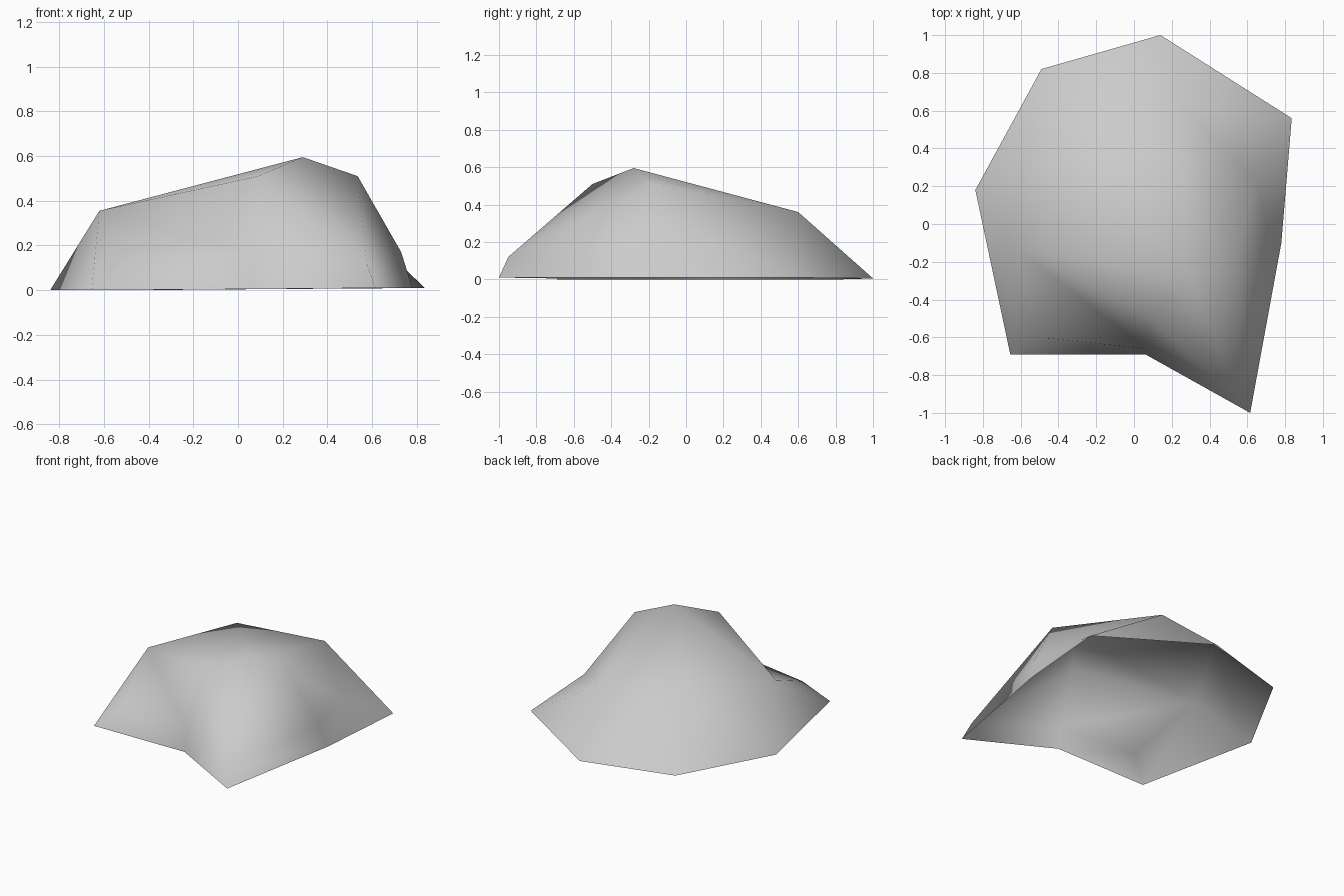
import bpy
import bmesh

default_cube = bpy.data.objects.get("Cube")
if default_cube:
    bpy.data.objects.remove(default_cube, do_unlink=True)

# One grey stone material
stone = bpy.data.materials.new("stone_grey")
stone.use_nodes = True
stone_colour = (0.6, 0.6, 0.6, 1)
stone.diffuse_color = stone_colour
shader = next(n for n in stone.node_tree.nodes if n.type == "BSDF_PRINCIPLED")
shader.inputs["Base Color"].default_value = stone_colour
shader.inputs["Roughness"].default_value = 0.9

# Ground outline, running clockwise from the front spur
foot_points = [
    (0.615, -1, 0.01), (0.06, -0.69, 0.005), (-0.655, -0.69, 0), (-0.84, 0.18, 0),
    (-0.49, 0.82, 0), (0.14, 1, 0.005), (0.835, 0.56, 0.01), (0.78, -0.1, 0.01),
]

# Shoulder ring, one point above each ground point
shoulder_points = {
    "spur": (0.575, -0.95, 0.12),
    "hollow": (0.06, -0.66, 0.16),
    "corner": (-0.5, -0.6, 0.135),
    "side": (-0.62, -0.13, 0.355),
    "rear": (-0.31, 0.43, 0.4),
    "back": (0.265, 0.6, 0.36),
    "dent": (0.645, 0.23, 0.195),
    "flank": (0.73, -0.135, 0.17),
}

# Crown points
crown_points = {
    "peak": (0.29, -0.28, 0.595),
    "east": (0.535, -0.185, 0.51),
    "south": (0.09, -0.5, 0.51),
}

# Crown facets joining the shoulder to the summit
crown_facets = [
    "south spur hollow", "south hollow side", "hollow corner side",
    "south side peak", "peak side rear", "peak rear back", "peak back east",
    "east back dent", "east dent flank", "east flank spur",
    "east spur peak", "peak spur south",
]

bm = bmesh.new()
foot = [bm.verts.new(p) for p in foot_points]
named = {name: bm.verts.new(p)
         for name, p in {**shoulder_points, **crown_points}.items()}
shoulder = [named[name] for name in shoulder_points]

# Skirt between the ground outline and the shoulder; the underside is open.
# Panels behind the rear, back and dent points fold the other way.
for i, name in enumerate(shoulder_points):
    j = (i + 1) % len(foot)
    low, low_next, high, high_next = foot[i], foot[j], shoulder[i], shoulder[j]
    if name in ("rear", "back", "dent"):
        bm.faces.new((low, low_next, high))
        bm.faces.new((low_next, high_next, high))
    else:
        bm.faces.new((low, low_next, high_next))
        bm.faces.new((low, high_next, high))
for facet in crown_facets:
    bm.faces.new([named[name] for name in facet.split()])

# Point the normals outwards and smooth the stone
bmesh.ops.recalc_face_normals(bm, faces=bm.faces[:])
bm.normal_update()
if sum(f.normal.z for f in bm.faces) < 0:
    bmesh.ops.reverse_faces(bm, faces=bm.faces[:])
for face in bm.faces:
    face.smooth = True

mesh = bpy.data.meshes.new("rock")
bm.to_mesh(mesh)
bm.free()
mesh.materials.append(stone)
rock = bpy.data.objects.new("rock", mesh)
bpy.context.collection.objects.link(rock)
